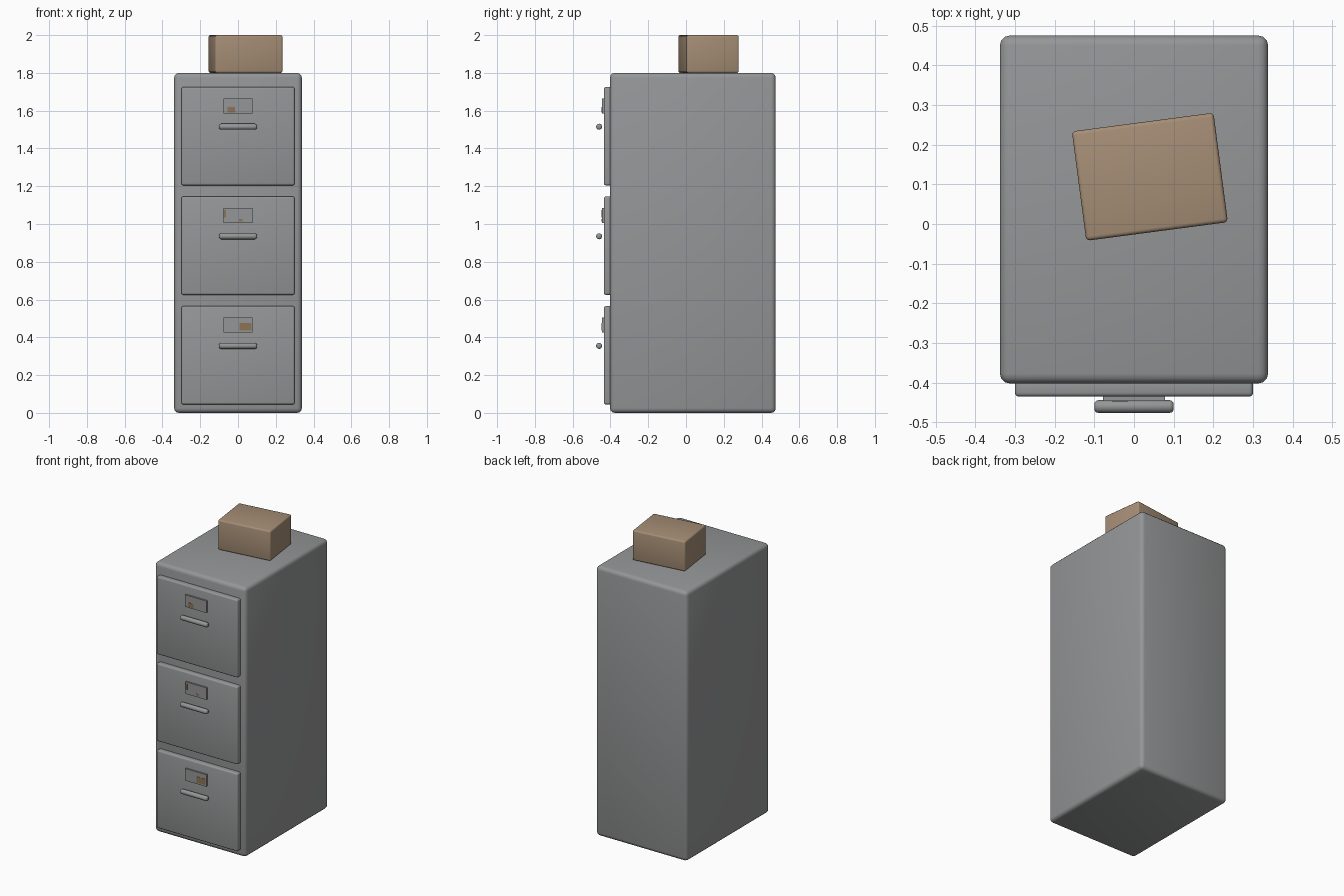
import bpy
import math
from mathutils import Matrix, Vector

cube = bpy.data.objects.get("Cube")
if cube:
    bpy.data.objects.remove(cube, do_unlink=True)


def material(name, color):
    mat = bpy.data.materials.new(name)
    mat.use_nodes = True
    mat.diffuse_color = (*color, 1)
    shader = next(n for n in mat.node_tree.nodes if n.type == "BSDF_PRINCIPLED")
    shader.inputs["Base Color"].default_value = (*color, 1)
    return mat


STEEL = material("steel_grey", (0.30, 0.305, 0.31))
CARD = material("cardboard_brown", (0.38, 0.27, 0.18))
RUST = material("stain_brown", (0.27, 0.17, 0.09))


def finish(obj, name, mat, bevel, segments=3):
    """Name, colour, round the edges and smooth the shading."""
    obj.name = obj.data.name = name
    obj.data.materials.append(mat)
    if bevel:
        mod = obj.modifiers.new("Rounded edges", "BEVEL")
        mod.width = bevel
        mod.segments = segments
        mod.limit_method = "ANGLE"
        bpy.ops.object.shade_smooth()
    return obj


def box(name, low, high, mat, bevel=0.0, turn=0.0):
    """Box between two corners, turned about its own vertical axis."""
    low, high = Vector(low), Vector(high)
    bpy.ops.mesh.primitive_cube_add(size=1, location=(low + high) / 2)
    obj = bpy.context.object
    obj.data.transform(Matrix.Diagonal((*(high - low), 1)))
    obj.rotation_euler.z = turn
    return finish(obj, name, mat, bevel)


# Cabinet body
box("cabinet_body", (-0.338, -0.402, 0), (0.338, 0.475, 1.8), STEEL, 0.025)

# Stains on each label: centre x, height above label centre, width, height
stains = [
    [(0.04, -0.01, 0.065, 0.04)],
    [(-0.07, 0.01, 0.015, 0.04), (0.015, -0.025, 0.02, 0.015)],
    [(-0.035, -0.02, 0.04, 0.03)],
]

# Three drawers, each with a label plate and a pull bar
for i, marks in enumerate(stains):
    tag = ("lower", "middle", "upper")[i]
    z = 0.305 + 0.58 * i
    box(tag + "_drawer_front", (-0.3, -0.435, z - 0.26), (0.3, -0.39, z + 0.26), STEEL, 0.01)

    label_z = z + 0.16
    box(tag + "_label_plate", (-0.078, -0.446, label_z - 0.04), (0.078, -0.43, label_z + 0.04), STEEL)
    for n, (x, dz, w, h) in enumerate(marks):
        box(f"{tag}_label_stain_{n + 1}", (x - w / 2, -0.447, label_z + dz - h / 2),
            (x + w / 2, -0.444, label_z + dz + h / 2), RUST)

    bpy.ops.mesh.primitive_cylinder_add(vertices=20, radius=0.016, depth=0.2,
                                        location=(0, -0.46, z + 0.05),
                                        rotation=(0, math.pi / 2, 0))
    finish(bpy.context.object, tag + "_drawer_handle", STEEL, 0.01).modifiers[0].angle_limit = math.radians(40)

# Cardboard box resting askew on top
box("cardboard_box", (-0.14, -0.02, 1.8), (0.22, 0.258, 2.0), CARD, 0.01, math.radians(7.5))
